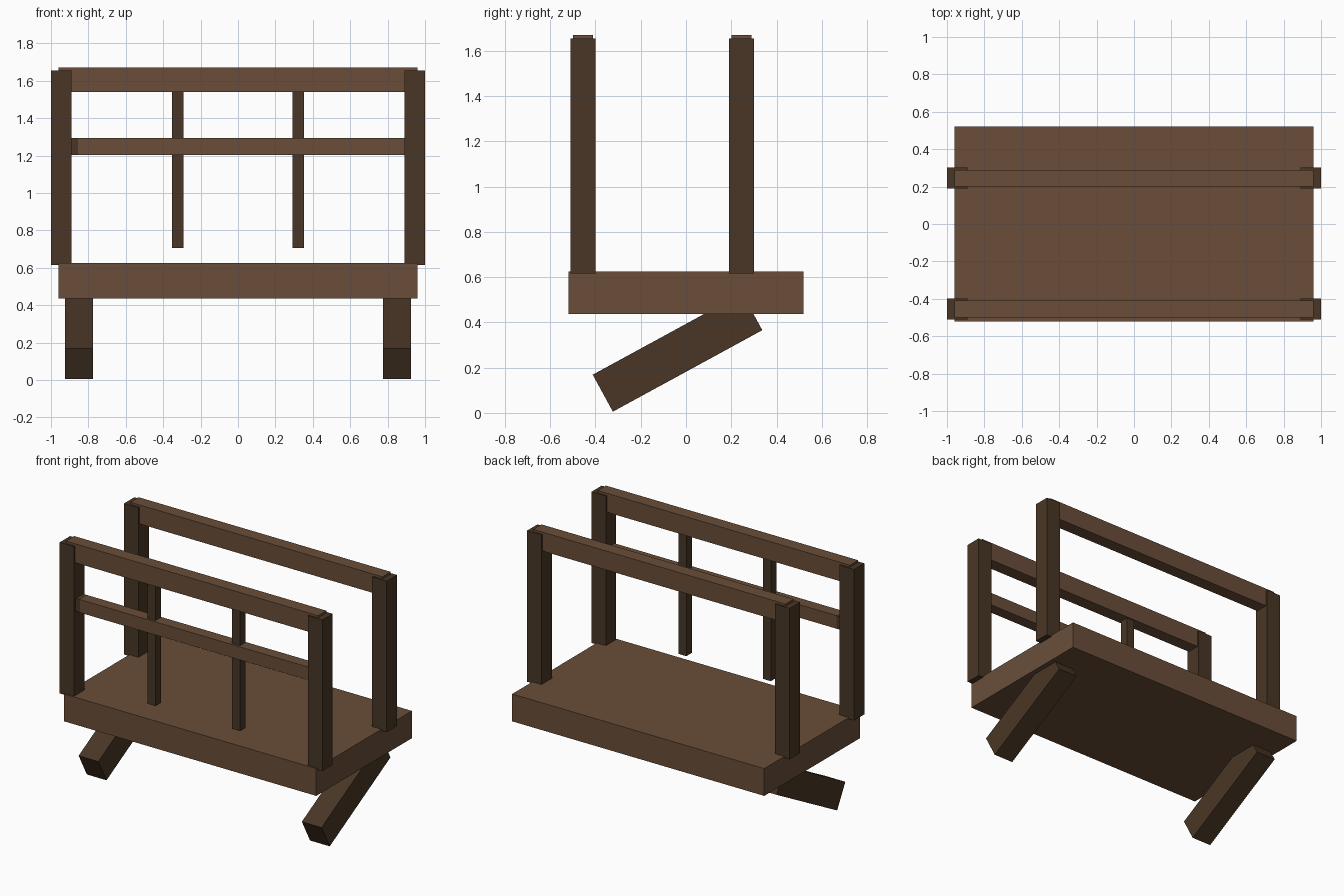
import bpy
import math

cube = bpy.data.objects.get("Cube")
if cube:
    bpy.data.objects.remove(cube, do_unlink=True)


def make_material(name, rgb):
    mat = bpy.data.materials.new(name)
    mat.use_nodes = True
    colour = (*rgb, 1.0)
    mat.diffuse_color = colour
    bsdf = mat.node_tree.nodes["Principled BSDF"]
    bsdf.inputs["Base Color"].default_value = colour
    bsdf.inputs["Roughness"].default_value = 0.9
    return mat


PLANK = make_material("plank_brown", (0.143, 0.076, 0.041))
BEAM = make_material("dark_beam_brown", (0.066, 0.037, 0.019))


def box(name, centre, size, mat, tilt=0.0):
    """A flat-faced block, optionally tilted about the x axis."""
    bpy.ops.mesh.primitive_cube_add(size=1, location=centre)
    obj = bpy.context.object
    obj.name = name
    obj.scale = size
    bpy.ops.object.transform_apply(location=False, rotation=False, scale=True)
    obj.rotation_euler.x = tilt
    obj.data.materials.append(mat)
    return obj


FRONT_Y, BACK_Y = -0.455, 0.245

# Thick deck
box("deck", (0, 0, 0.531), (1.92, 1.04, 0.188), PLANK)

# Corner posts and the top rail of each frame
for end, y in (("front", FRONT_Y), ("back", BACK_Y)):
    for side, s in (("left", 1), ("right", -1)):
        box(f"{end}_{side}_post", (s * 0.945, y, 1.135), (0.11, 0.112, 1.04), BEAM)
    box(f"{end}_top_rail", (0, y, 1.605), (1.92, 0.09, 0.13), PLANK)

# Middle rail on the front frame, with a dark stub at its right end
box("front_middle_rail", (0.0375, FRONT_Y, 1.248), (1.785, 0.08, 0.09), PLANK)
box("middle_rail_stub", (-0.8875, FRONT_Y, 1.248), (0.065, 0.08, 0.09), BEAM)

# Balusters hanging from the front top rail, and slanted legs under the deck
for side, s in (("left", 1), ("right", -1)):
    box(f"{side}_baluster", (s * 0.322, FRONT_Y + 0.005, 1.13), (0.06, 0.06, 0.85), BEAM)
    box(f"{side}_leg", (s * 0.85, -0.0375, 0.267), (0.15, 0.752, 0.186), BEAM,
        tilt=math.radians(28.6))
